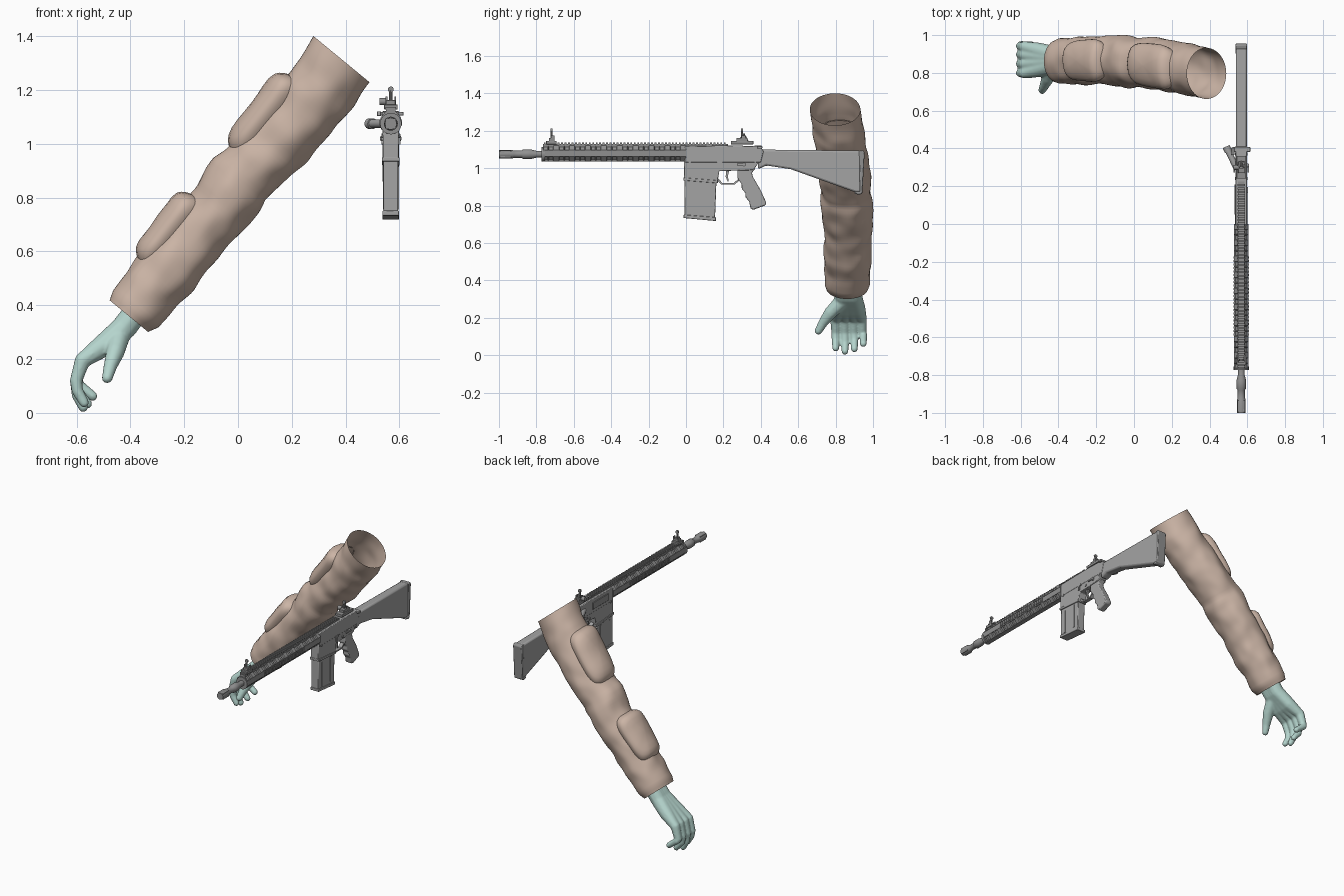
import bpy, bmesh, math
from mathutils import Vector, noise

cube = bpy.data.objects.get("Cube")
if cube:
    bpy.data.objects.remove(cube, do_unlink=True)


def material(name, rgb):
    m = bpy.data.materials.new(name)
    m.use_nodes = True
    m.diffuse_color = (*rgb, 1)
    m.node_tree.nodes["Principled BSDF"].inputs["Base Color"].default_value = (*rgb, 1)
    return m


TAN = material("tan cloth", (0.60, 0.46, 0.38))
SKIN = material("pale teal glove", (0.46, 0.66, 0.61))
GREY = material("grey metal", (0.37, 0.37, 0.37))
DARK = material("dark grey metal", (0.28, 0.28, 0.28))
GX, GZ = 0.568, 1.075          # bore axis of the rifle


def finish(name, bm, mat, angle=35, bevel=0, recalc=True):
    if recalc:
        bmesh.ops.recalc_face_normals(bm, faces=bm.faces[:])
    me = bpy.data.meshes.new(name)
    bm.to_mesh(me)
    bm.free()
    me.materials.append(mat)
    me.shade_smooth()
    me.set_sharp_from_angle(angle=math.radians(angle))
    ob = bpy.data.objects.new(name, me)
    bpy.context.collection.objects.link(ob)
    if bevel:
        b = ob.modifiers.new("bevel", 'BEVEL')
        b.width, b.segments = bevel, 2
        b.limit_method, b.angle_limit = 'ANGLE', math.radians(30)
    return ob


def loft(bm, rings, caps=True):
    rows = [[bm.verts.new(p) for p in r] for r in rings]
    n = len(rows[0])
    for a, b in zip(rows, rows[1:]):
        for i in range(n):
            bm.faces.new((a[i], a[(i + 1) % n], b[(i + 1) % n], b[i]))
    if caps:
        bm.faces.new(rows[0])
        bm.faces.new(rows[-1])


def prism(name, pts, half, mat=GREY, bevel=0.004, x=GX):
    """Side outline in (y, z) given thickness across x."""
    bm = bmesh.new()
    loft(bm, [[(x + s * half, y, z) for y, z in pts] for s in (-1, 1)])
    return finish(name, bm, mat, bevel=bevel)


def boxes(name, items, mat=GREY, bevel=0):
    """Each item: centre and full size."""
    bm = bmesh.new()
    for c, s in items:
        g = bmesh.ops.create_cube(bm, size=1)["verts"]
        for v in g:
            v.co = Vector(c) + Vector([a * b for a, b in zip(v.co, s)])
    return finish(name, bm, mat, bevel=bevel)


def rod(name, a, b, r, mat=GREY, seg=14):
    a, b = Vector(a), Vector(b)
    q = (b - a).to_track_quat('Z', 'Y')
    circle = [Vector((r * math.cos(t), r * math.sin(t), 0))
              for t in (math.tau * i / seg for i in range(seg))]
    bm = bmesh.new()
    loft(bm, [[e + q @ p for p in circle] for e in (a, b)])
    return finish(name, bm, mat)


def lathe(name, prof, mat, seg=20):
    bm = bmesh.new()
    loft(bm, [[(GX + r * math.cos(math.tau * i / seg), y, GZ + r * math.sin(math.tau * i / seg))
               for i in range(seg)] for y, r in prof])
    return finish(name, bm, mat)


# ---- sleeve: stations of (along, low side, high side, y centre, y half width)
ORIGIN, ALONG, OUT = Vector((-0.40, 0, 0.355)), Vector((0.635, 0, 0.772)), Vector((-0.772, 0, 0.635))
STATIONS = [(0, -.085, .10, .862, .112), (.035, -.102, .114, .862, .121), (.22, -.112, .125, .865, .124),
            (.41, -.115, .116, .866, .130), (.53, -.120, .123, .865, .134), (.61, -.122, .138, .86, .139),
            (.655, -.110, .140, .858, .134), (.72, -.122, .124, .853, .134), (.86, -.137, .120, .843, .138),
            (1.08, -.145, .120, .82, .137), (1.24, -.131, .139, .797, .135)]


def sleeve_point(u, a, extra=0, wrinkle=1):
    for p, q in zip(STATIONS, STATIONS[1:]):
        if u <= q[0] + 1e-6:
            break
    f = (u - p[0]) / (q[0] - p[0])
    lo, hi, yc, hy = [s + (t - s) * f for s, t in zip(p[1:], q[1:])]
    fade = min(1, u * 8, (1.24 - u) * 8)
    w = noise.noise(Vector((math.cos(a) * 1.6, math.sin(a) * 1.6, u * 11))) * .011 * wrinkle * max(0, fade)
    v = (lo + hi) / 2 + ((hi - lo) / 2 + extra + w) * math.cos(a)
    return ORIGIN + ALONG * u + OUT * v + Vector((0, yc + (hy + extra + w) * math.sin(a), 0))


SEG, ROWS = 48, 70
bm = bmesh.new()
ring = lambda u, e=0: [sleeve_point(u, math.tau * i / SEG, e) for i in range(SEG)]
loft(bm, [ring(.04, -.035), ring(.008, -.02)] + [ring(1.24 * k / ROWS) for k in range(ROWS + 1)], caps=False)
finish("sleeve", bm, TAN, 60)

# ---- padded patches wrapped on the outer side of the sleeve
for name, u0, u1 in (("forearm_pad", .185, .50), ("upper_arm_pad", .72, 1.075)):
    bm = bmesh.new()
    rings = []
    for rho in (1, .98, .94, .88, .8, .65, .45, .25, .05):
        row = []
        for i in range(56):
            t = math.tau * i / 56
            sq = [math.copysign(abs(c) ** .45, c) * rho for c in (math.cos(t), math.sin(t))]
            u = (u0 + u1) / 2 + sq[0] * (u1 - u0) / 2
            h = (.041 + .012 * sq[0]) * (1 - rho ** 8) - .008 * rho ** 8
            row.append(sleeve_point(u, sq[1] * .92, h, .4))
        rings.append(row)
    loft(bm, rings, caps=False)
    bm.faces.new([v for v in bm.verts][-56:])
    finish(name, bm, TAN, 60)

# ---- hand: chains of tapering beads fused into one skin
bm = bmesh.new()


def chain(*pts):
    for p, q in zip(pts, pts[1:]):
        for k in range(9):
            x, y, z, r = [a + (b - a) * k / 8 for a, b in zip(p, q)]
            g = bmesh.ops.create_icosphere(bm, subdivisions=2, radius=r)["verts"]
            bmesh.ops.translate(bm, verts=g, vec=(x, y, z))


# index, middle, ring, little: knuckle y, tip y, tip x, tip z
for ky, ty, tx, tz in ((.80, .80, -.572, .038), (.847, .85, -.575, .021),
                       (.895, .90, -.56, .034), (.938, .948, -.54, .062)):
    wy = .868 + (ky - .868) * .4
    chain((-.36, wy, .40, .048), (-.425, wy, .315, .048), (-.50, (wy + ky) / 2, .25, .044),
          (-.578, ky, .195, .030), (-.602, ky * .6 + ty * .4, .12, .024), (-.597, ty, tz + .045, .022),
          (tx, ty, tz, .019))
chain((-.44, .835, .29, .042), (-.455, .775, .23, .036), (-.475, .732, .172, .026), (-.486, .708, .13, .021))
hand = finish("hand", bm, SKIN, 180)
rm = hand.modifiers.new("fuse", 'REMESH')
rm.mode, rm.voxel_size, rm.use_smooth_shade = 'VOXEL', .006, True
sm = hand.modifiers.new("soften", 'SMOOTH')
sm.factor, sm.iterations = .5, 6

# ---- barrel and muzzle
lathe("barrel", [(-.90, .014), (-.75, .014)], DARK)
lathe("flash_hider", [(-1, .012), (-1, .022), (-.93, .023), (-.92, .019), (-.88, .019), (-.87, .026),
                      (-.83, .026), (-.80, .018), (-.77, .018)], DARK)
boxes("hider_prongs", [((GX + .019 * math.cos(a), -.965, GZ + .019 * math.sin(a)), (.012, .06, .012))
                       for a in (math.tau * i / 4 + .785 for i in range(4))], DARK)

# ---- octagonal handguard with sunken slots on its slanted faces
bm = bmesh.new()
BAYS = 27
loft(bm, [[(GX + .041 * math.cos(t), -.765 + .765 * k / BAYS, 1.08 + .047 * math.sin(t))
           for t in (math.tau * (i + .5) / 8 for i in range(8))] for k in range(BAYS + 1)])
bmesh.ops.recalc_face_normals(bm, faces=bm.faces[:])
bay = lambda f: int((f.calc_center_median().y + .765) / (.765 / BAYS))
slots = [f for f in bm.faces if abs(f.normal.x) > .4 and abs(f.normal.z) > .4 and bay(f) % 3 != 2]
bmesh.ops.inset_individual(bm, faces=slots, thickness=.005, depth=-.008)
finish("handguard", bm, DARK, 20, recalc=False)
lathe("handguard_collar", [(-.772, .03), (-.772, .04), (-.755, .04), (-.755, .03)], DARK)

# ---- rails with teeth
boxes("top_rail", [((GX, -.27, 1.122), (.036, .99, .014))], DARK)
boxes("top_rail_teeth", [((GX, -.755 + .0185 * i, 1.132), (.040, .010, .010)) for i in range(53)], DARK)
boxes("side_rail_teeth", [((GX + s * .037, -.585 + .0185 * i, 1.08), (.010, .010, .022))
                          for i in range(23) for s in (-1, 1)], DARK)

# ---- receivers, magazine, trigger group
prism("upper_receiver", [(-.005, 1.03), (-.005, 1.118), (.24, 1.122), (.40, 1.118), (.415, 1.09), (.40, 1.03)], .031)
prism("lower_receiver", [(-.01, 1.045), (-.012, .94), (.168, .925), (.178, .985), (.36, .99), (.40, 1.045)], .029)
prism("magazine_well_lip", [(-.014, .95), (-.014, .935), (.17, .92), (.17, .935)], .033, bevel=.002)
prism("magazine", [(-.007, .95), (-.009, .74), (.155, .725), (.163, .94)], .027)
prism("magazine_base", [(-.013, .752), (-.013, .734), (.16, .718), (.16, .738)], .031, bevel=.003)
boxes("magazine_ribs", [((GX + s * .027, y, .835), (.006, .010, .16)) for s in (-1, 1) for y in (.03, .12)])
prism("trigger_guard", [(.165, .935), (.19, .912), (.26, .912), (.29, .94), (.29, .952), (.255, .921),
                        (.195, .921), (.172, .945)], .013, bevel=0)
prism("trigger", [(.215, .99), (.212, .955), (.222, .93), (.228, .93), (.224, .96), (.232, .99)], .007, bevel=0)
prism("pistol_grip", [(.275, 1.0), (.275, .945), (.298, .915), (.298, .888), (.318, .868), (.318, .845), (.338, .822),
                      (.345, .785), (.36, .778), (.425, .802), (.43, .815), (.398, .885), (.36, .95),
                      (.352, .975), (.372, 1.0)], .023, bevel=.006)

# ---- fixed stock
prism("stock", [(.385, 1.10), (.935, 1.094), (.935, .872), (.905, .872), (.56, .995), (.43, 1.015), (.385, .995)],
      .029, bevel=.010)
prism("butt_plate", [(.925, 1.094), (.945, 1.097), (.955, 1.085), (.943, .868), (.93, .858), (.90, .864),
                     (.905, .876), (.93, .875)], .031, DARK, .004)

# ---- receiver controls: assist plunger, cocking handle, pins, levers, port cover
rod("assist_plunger", (.545, .29, GZ), (.497, .39, GZ), .016)
rod("assist_button", (.500, .383, GZ), (.488, .410, GZ), .020)
boxes("cocking_handle", [((GX, .395, 1.112), (.095, .026, .014)), ((GX - .044, .385, 1.112), (.016, .04, .018))],
      bevel=.003)
boxes("port_cover", [((GX - .032, .13, 1.075), (.008, .16, .045))], DARK, .002)
boxes("bolt_catch", [((GX + .031, .18, 1.03), (.008, .03, .012)), ((GX + .031, .175, 1.015), (.008, .012, .035))])
rod("selector_axle", (GX - .038, .31, 1.02), (GX + .038, .31, 1.02), .010)
boxes("selector_lever", [((GX + s * .036, .295, 1.02), (.008, .045, .010)) for s in (-1, 1)])
for i, (y, z) in enumerate(((.02, 1.03), (.37, 1.025), (.24, 1.005))):
    rod("receiver_pin_%d" % (i + 1), (GX - .034, y, z), (GX + .034, y, z), .008)

# ---- folding sights
for label, y, n in (("front", -.72, .055), ("rear", .30, .12)):
    boxes(label + "_sight_base", [((GX, y, 1.137), (.05, n, .018)), ((GX, y, 1.152), (.034, n * .5, .02))], DARK, .002)
    rod(label + "_sight_post", (GX, y, 1.15), (GX, y, 1.198), .006, DARK, 10)
    rod(label + "_sight_ring", (GX, y - .005, 1.202), (GX, y + .005, 1.202), .011, DARK)
    boxes(label + "_sight_ears", [((GX + s * .016, y + .008, 1.16), (.006, .02, .03)) for s in (-1, 1)], DARK)
rod("sight_knob", (GX - .042, .30, 1.157), (GX - .015, .30, 1.157), .013, DARK)
rod("sight_arm", (GX, .33, 1.14), (GX, .305, 1.185), .007, DARK, 8)
